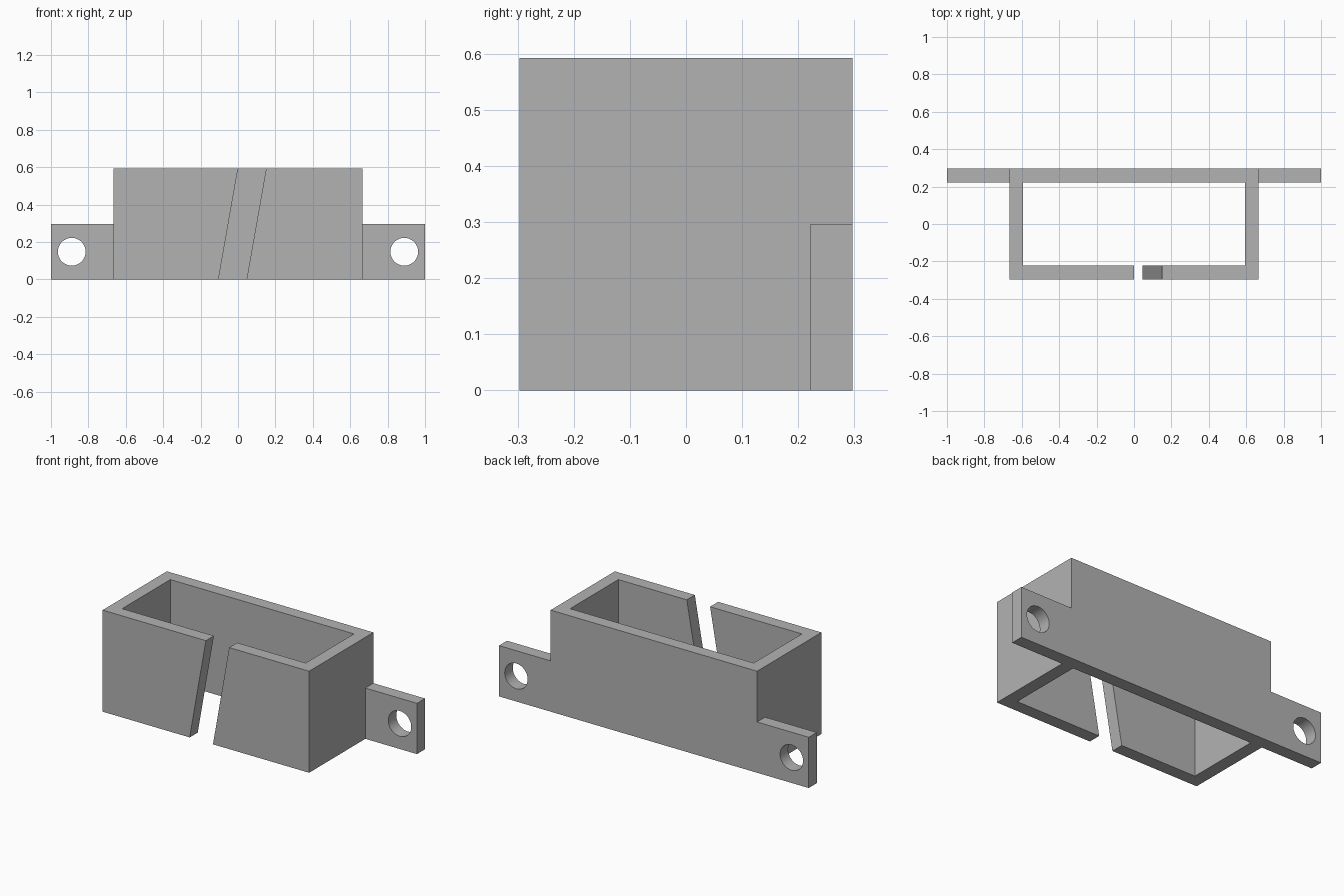
import bpy
import bmesh
import math

cube = bpy.data.objects.get("Cube")
if cube:
    bpy.data.objects.remove(cube, do_unlink=True)

U = 2 / 27                      # wall thickness, the module of the part
HALF_W, HALF_D, HEIGHT = 9 * U, 4 * U, 8 * U
TAB_H, HOLE_R = 4 * U, U
TILT = math.radians(10)

grey = bpy.data.materials.new("plain grey")
grey.use_nodes = True
colour = (0.45, 0.45, 0.45, 1)
grey.diffuse_color = colour
grey.node_tree.nodes["Principled BSDF"].inputs["Base Color"].default_value = colour


def add_object(name, bm):
    bmesh.ops.recalc_face_normals(bm, faces=bm.faces)
    mesh = bpy.data.meshes.new(name)
    bm.to_mesh(mesh)
    bm.free()
    mesh.materials.append(grey)
    obj = bpy.data.objects.new(name, mesh)
    bpy.context.collection.objects.link(obj)
    return obj


def prism(outline, height):
    """Extrude a plan outline straight up from the ground."""
    bm = bmesh.new()
    base = bm.faces.new([bm.verts.new((x, y, 0)) for x, y in outline])
    new = bmesh.ops.extrude_face_region(bm, geom=[base])["geom"]
    top = [v for v in new if isinstance(v, bmesh.types.BMVert)]
    bmesh.ops.translate(bm, verts=top, vec=(0, 0, height))
    return bm


# Open-ended box whose front wall is split by a slanted slot
slot_w = 2 * U / math.cos(TILT)
iw, idp = HALF_W - U, HALF_D - U
body = prism([(slot_w, -HALF_D), (HALF_W, -HALF_D), (HALF_W, HALF_D),
              (-HALF_W, HALF_D), (-HALF_W, -HALF_D), (0, -HALF_D),
              (0, -idp), (-iw, -idp), (-iw, idp), (iw, idp),
              (iw, -idp), (slot_w, -idp)], HEIGHT)
for v in body.verts:
    if abs(v.co.x) < iw / 2:
        v.co.x -= (HEIGHT - v.co.z) * math.tan(TILT)
add_object("slotted_box", body)


# Mounting tabs flush with the back, each with a round screw hole
def mounting_tab(name, side):
    x0, x1 = side * HALF_W, side * 13.5 * U
    tab = add_object(name, prism([(x0, idp), (x1, idp), (x1, HALF_D), (x0, HALF_D)], TAB_H))
    bpy.ops.mesh.primitive_cylinder_add(
        vertices=64, radius=HOLE_R, depth=4 * U,
        location=(side * 12 * U, HALF_D - U / 2, TAB_H / 2),
        rotation=(math.pi / 2, 0, 0))
    cutter = bpy.context.object
    cutter.hide_render = True
    cutter.data.materials.append(grey)
    cut = tab.modifiers.new("screw_hole", 'BOOLEAN')
    cut.operation = 'DIFFERENCE'
    cut.solver = 'EXACT'
    cut.object = cutter
    bpy.ops.object.select_all(action='DESELECT')
    tab.select_set(True)
    bpy.context.view_layer.objects.active = tab
    bpy.ops.object.modifier_apply(modifier=cut.name)
    bpy.data.objects.remove(cutter, do_unlink=True)
    bpy.ops.object.shade_smooth_by_angle(angle=math.radians(30))


mounting_tab("left_mounting_tab", 1)
mounting_tab("right_mounting_tab", -1)
